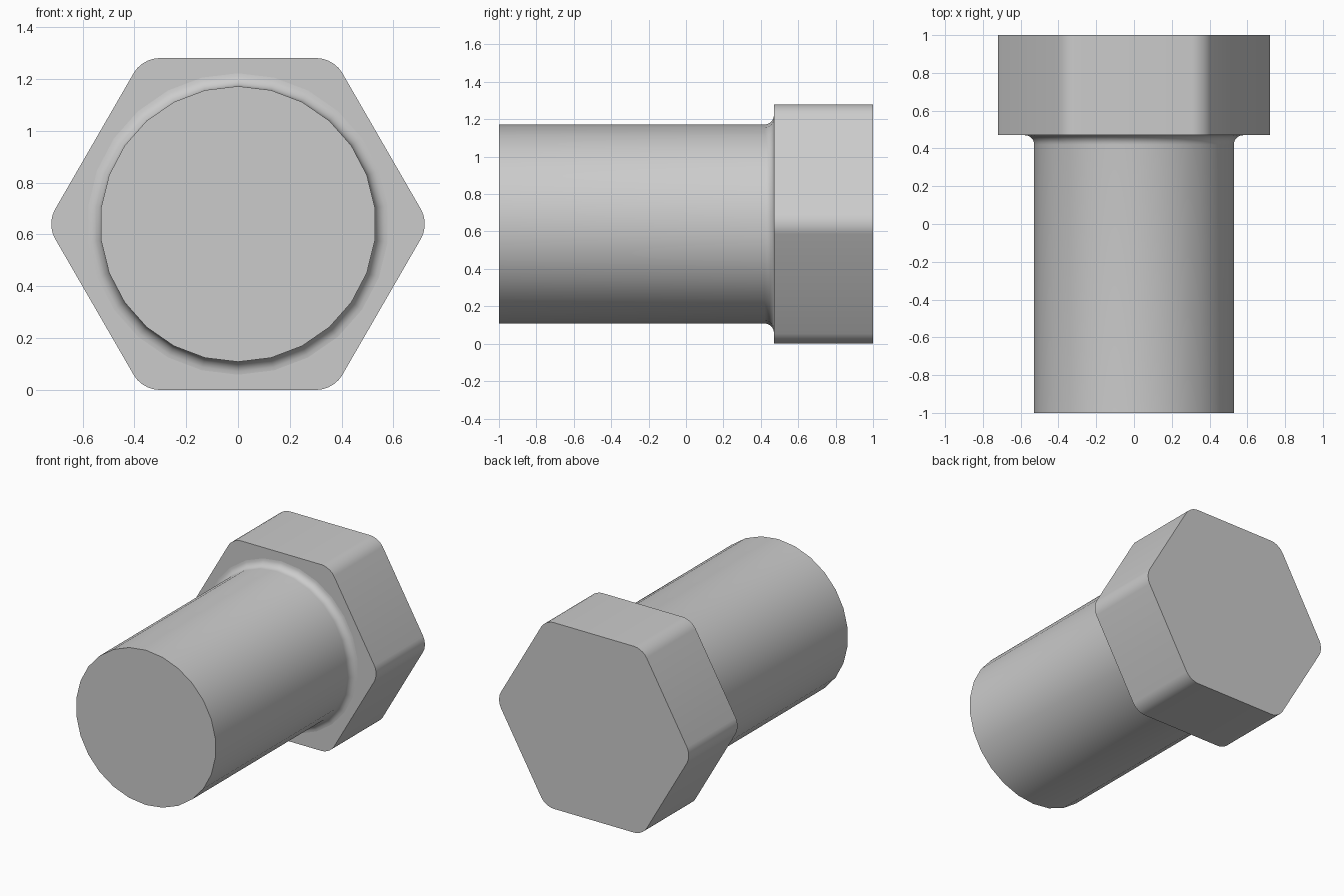
import bpy, bmesh
from math import sin, cos, pi, radians
from mathutils import Matrix

cube = bpy.data.objects.get("Cube")
if cube:
    bpy.data.objects.remove(cube, do_unlink=True)

AXIS_Z = 0.64        # height of the bolt axis
SHOULDER_Y = 0.47    # where the head meets the shaft
SHAFT_R = 0.532
FILLET_R = 0.05
SIDES = 26

steel = bpy.data.materials.new("grey_steel")
steel.use_nodes = True
colour = (0.6, 0.6, 0.6, 1)
steel.diffuse_color = colour
steel.node_tree.nodes["Principled BSDF"].inputs["Base Color"].default_value = colour


def finish(bm, name):
    """Turn a bmesh into a smooth shaded object with crisp edges."""
    bmesh.ops.recalc_face_normals(bm, faces=bm.faces)
    mesh = bpy.data.meshes.new(name)
    bm.to_mesh(mesh)
    bm.free()
    mesh.materials.append(steel)
    obj = bpy.data.objects.new(name, mesh)
    bpy.context.collection.objects.link(obj)
    bpy.ops.object.select_all(action='DESELECT')
    obj.select_set(True)
    bpy.context.view_layer.objects.active = obj
    bpy.ops.object.shade_smooth_by_angle(angle=radians(35))
    return obj


# Hexagonal head: prism along y with rounded corner edges
bm = bmesh.new()
depth = 1 - SHOULDER_Y
hex_r = AXIS_Z / cos(pi / 6)
bmesh.ops.create_cone(bm, cap_ends=True, segments=6,
                      radius1=hex_r, radius2=hex_r, depth=depth)
# corners must point along x, so the flats lie on top and bottom
first = bm.verts[:][0].co
turn = -first.to_2d().angle_signed((1, 0)) if abs(first.y) < 1e-4 else 0
if min(abs(v.co.y) for v in bm.verts) > 1e-4:
    turn = pi / 6
bmesh.ops.rotate(bm, verts=bm.verts, matrix=Matrix.Rotation(turn, 3, 'Z'))
corners = [e for e in bm.edges
           if abs(e.verts[0].co.z - e.verts[1].co.z) > depth / 2]
bmesh.ops.bevel(bm, geom=corners, offset=0.062, offset_type='OFFSET',
                segments=5, profile=0.5, affect='EDGES')
bmesh.ops.rotate(bm, verts=bm.verts, matrix=Matrix.Rotation(pi / 2, 3, 'X'))
bmesh.ops.translate(bm, verts=bm.verts, vec=(0, (1 + SHOULDER_Y) / 2, AXIS_Z))
finish(bm, "hex_head")

# Round shaft: lathed profile with a concave fillet flaring into the head
profile = [(SHAFT_R, -1)]
for i in range(7):
    a = pi / 2 * i / 6
    profile.append((SHAFT_R + FILLET_R * (1 - cos(a)),
                    SHOULDER_Y - FILLET_R * (1 - sin(a))))
bm = bmesh.new()
rings = [[bm.verts.new((r * sin(2 * pi * k / SIDES), y,
                        AXIS_Z + r * cos(2 * pi * k / SIDES)))
          for k in range(SIDES)] for r, y in profile]
for a, b in zip(rings, rings[1:]):
    for k in range(SIDES):
        n = (k + 1) % SIDES
        bm.faces.new((a[k], a[n], b[n], b[k]))
bm.faces.new(rings[0])
finish(bm, "shaft")
